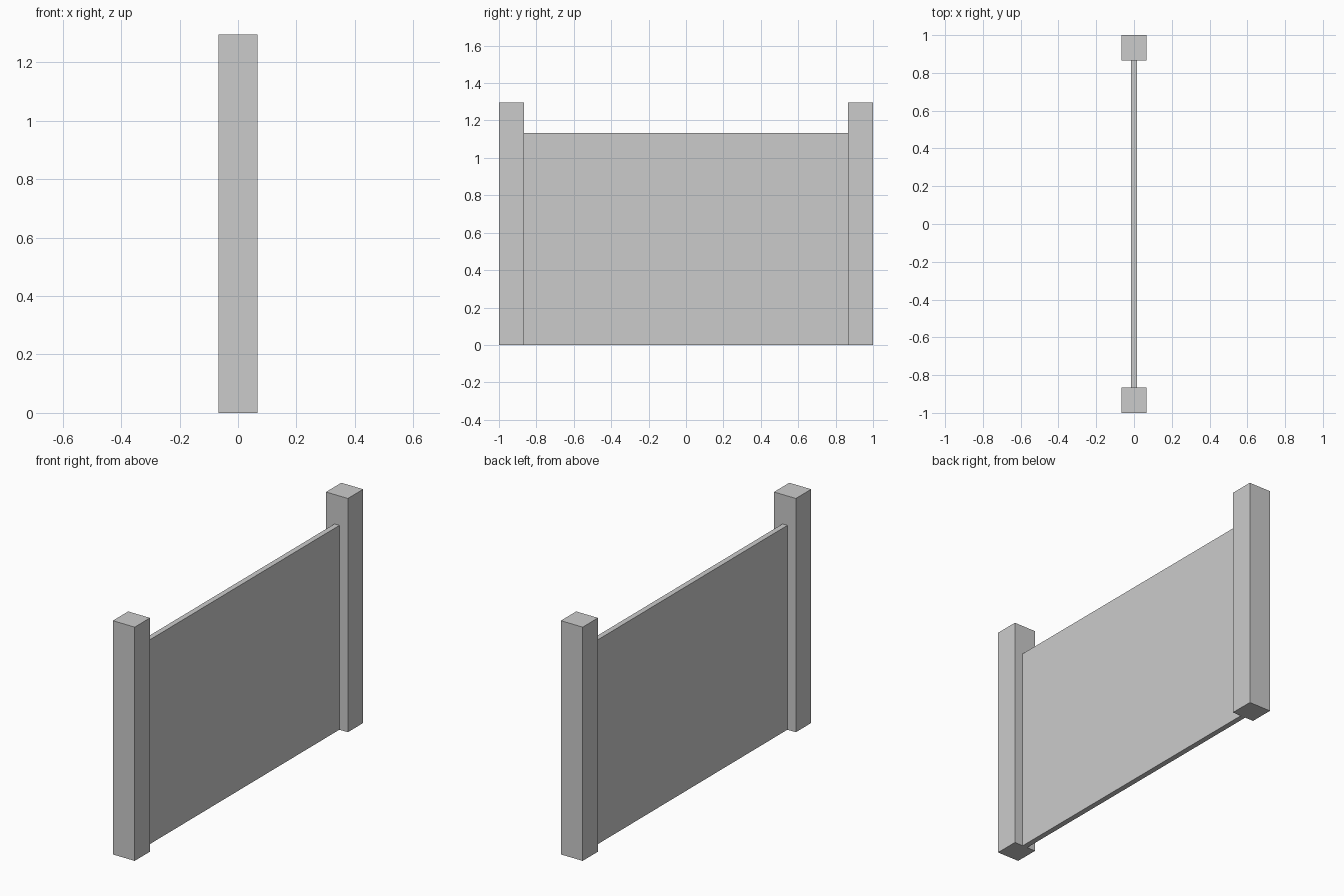
import bpy

if "Cube" in bpy.data.objects:
    bpy.data.objects.remove(bpy.data.objects["Cube"])

POST = 0.134        # square post width
POST_H = 1.295
PANEL_H = 1.132
PANEL_T = 0.03


def box(name, size, centre_y):
    """Box standing on z = 0."""
    bpy.ops.mesh.primitive_cube_add(size=1, location=(0, centre_y, size[2] / 2))
    obj = bpy.context.object
    obj.name = name
    obj.scale = size
    bpy.ops.object.transform_apply(location=False, rotation=False, scale=True)
    return obj


# Square end posts
for name, side in (("front_post", -1), ("back_post", 1)):
    box(name, (POST, POST, POST_H), side * (1 - POST / 2))

# Thin fence panel spanning between the posts
box("fence_panel", (PANEL_T, 2 - 2 * POST, PANEL_H), 0)
